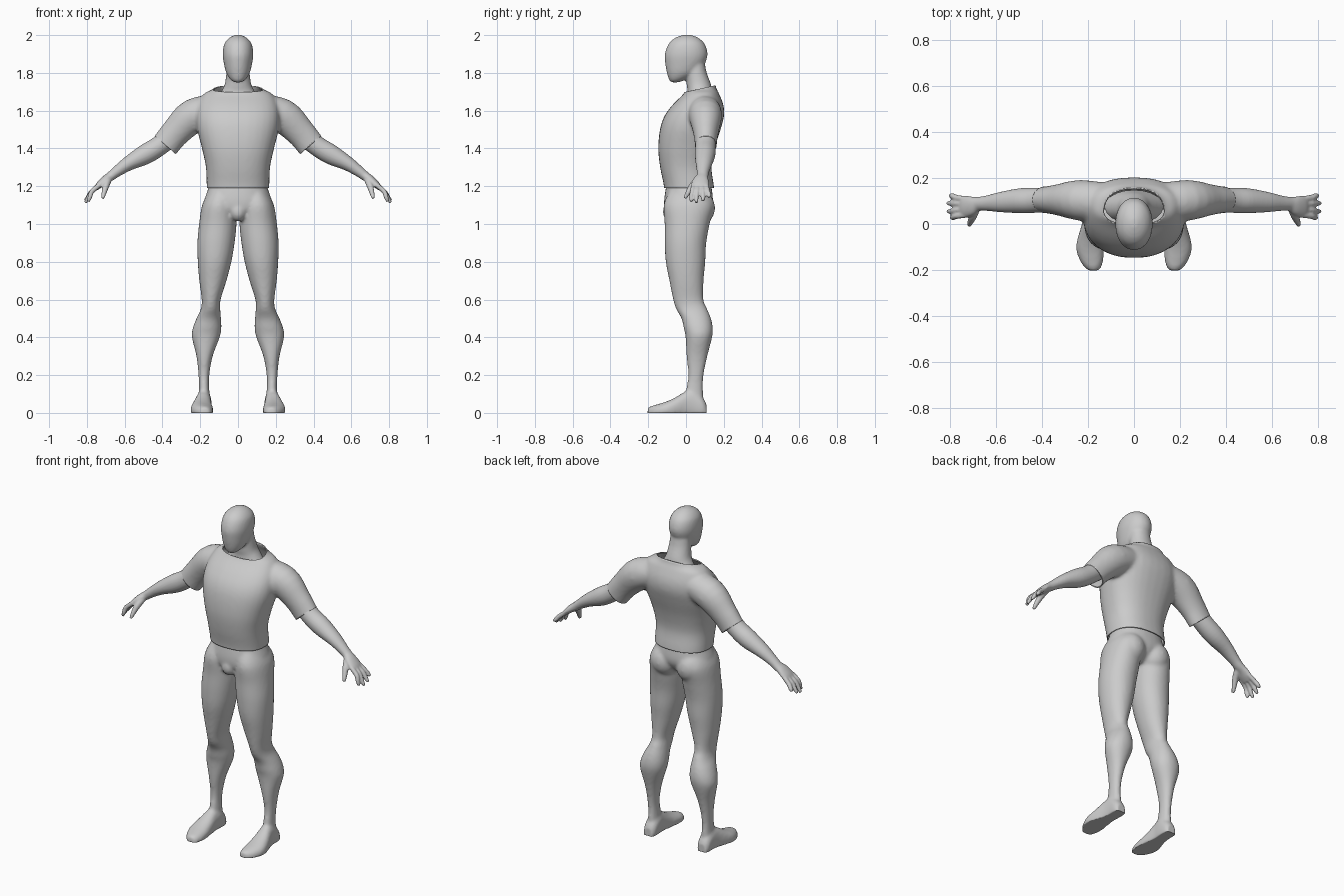
import bpy, bmesh, math
from mathutils import Vector, Matrix


def smooth_rows(rows, steps=4):
    """Catmull-Rom interpolation through rows of numbers."""
    out = []
    for i in range(len(rows) - 1):
        p = [rows[max(0, min(len(rows) - 1, i + k))] for k in (-1, 0, 1, 2)]
        for s in range(steps):
            t = s / steps
            out.append([0.5 * (2 * b + (c - a) * t + (2 * a - 5 * b + 4 * c - d) * t * t
                               + (3 * b - a - 3 * c + d) * t ** 3) for a, b, c, d in zip(*p)])
    return out + [list(rows[-1])]


def loft(bm, rows, side=1, axis=None, power=2.0, n=32):
    """Closed tube through rows (x, y, z, ra, rb); axis fixes the ring normal."""
    rows = smooth_rows(rows)
    pts = [Vector(r[:3]) for r in rows]
    rings = []
    for i, r in enumerate(rows):
        t = Vector(axis) if axis else (pts[min(i + 1, len(pts) - 1)] - pts[max(i - 1, 0)]).normalized()
        ref = Vector((0, 0, 1)) if abs(t.y) > 0.9 else Vector((0, 1, 0))
        b = (ref - t * ref.dot(t)).normalized()
        a = b.cross(t)
        ring = []
        for k in range(n):
            u = 2 * math.pi * k / n
            c, s = math.cos(u), math.sin(u)
            p = pts[i] + a * (r[3] * math.copysign(abs(c) ** (2 / power), c)) \
                + b * (r[4] * math.copysign(abs(s) ** (2 / power), s))
            ring.append(bm.verts.new((p.x * side, p.y, p.z)))
        rings.append(ring)
    for lo, hi in zip(rings, rings[1:]):
        for k in range(n):
            bm.faces.new((lo[k], lo[(k + 1) % n], hi[(k + 1) % n], hi[k]))
    bm.faces.new(rings[0])
    bm.faces.new(rings[-1])


def column(bm, rows, side=1, power=2.0):
    """Upright loft from rows (z, x_min, x_max, y_front, y_back)."""
    loft(bm, [((a + b) / 2, (f + k) / 2, z, (b - a) / 2, (k - f) / 2) for z, a, b, f, k in rows],
         side, (0, 0, 1), power)


def ball(bm, centre, radii):
    bmesh.ops.create_uvsphere(bm, u_segments=24, v_segments=16, radius=1,
                              matrix=Matrix.Translation(centre) @ Matrix.Diagonal((*radii, 1)))


def fuse(name, bm, voxel, iterations):
    """Merge overlapping lofts into one smooth skin."""
    bmesh.ops.recalc_face_normals(bm, faces=bm.faces)
    me = bpy.data.meshes.new(name)
    bm.to_mesh(me)
    bm.free()
    ob = bpy.data.objects.new(name, me)
    bpy.context.collection.objects.link(ob)
    m = ob.modifiers.new("skin", 'REMESH')
    m.mode, m.voxel_size, m.use_smooth_shade = 'VOXEL', voxel, True
    m = ob.modifiers.new("relax", 'SMOOTH')
    m.factor, m.iterations = 0.5, iterations
    dg = bpy.context.evaluated_depsgraph_get()
    ob.data = bpy.data.meshes.new_from_object(ob.evaluated_get(dg))
    ob.modifiers.clear()
    ob.data.polygons.foreach_set("use_smooth", [True] * len(ob.data.polygons))
    return ob


# Head and neck
bm = bmesh.new()
head = [(1.750, .018, -.078, -.04), (1.765, .040, -.090, 0), (1.80, .062, -.101, .06),
        (1.85, .075, -.110, .100), (1.90, .081, -.112, .114), (1.95, .074, -.094, .101),
        (1.98, .053, -.066, .073), (1.996, .028, -.032, .042), (2.002, .010, -.008, .02)]
neck = [(1.64, .13, 0, .15), (1.70, .09, .008, .14), (1.74, .070, .003, .132),
        (1.80, .062, 0, .110), (1.85, .058, 0, .10)]
for rows in (head, neck):
    column(bm, [(z, -w, w, f, b) for z, w, f, b in rows], power=2.1)
fuse("head_and_neck", bm, 0.008, 5)

# Shirt: torso and short sleeves, trimmed to open edges
bm = bmesh.new()
torso = [(1.12, .166, -.112, .152), (1.20, .166, -.117, .148), (1.30, .170, -.137, .135),
         (1.40, .191, -.147, .152), (1.50, .216, -.138, .183), (1.57, .222, -.115, .201),
         (1.63, .212, -.072, .198), (1.69, .180, -.012, .175), (1.72, .125, .000, .160),
         (1.78, .100, .010, .150)]
column(bm, [(z, -w, w, f, b) for z, w, f, b in torso], power=2.35)
for side in (1, -1):
    loft(bm, [(.10, .09, 1.612, .076, .085), (.235, .103, 1.573, .091, .088),
              (.33, .105, 1.485, .078, .067), (.385, .105, 1.418, .075, .058),
              (.45, .105, 1.345, .074, .056)], side)
shirt = fuse("shirt", bm, 0.010, 8)
bm = bmesh.new()
bm.from_mesh(shirt.data)


def trim(test, point, normal):
    faces = [f for f in bm.faces if test(f.calc_center_median())]
    geom = list({g for f in faces for g in (*f.verts, *f.edges)}) + faces
    bmesh.ops.bisect_plane(bm, geom=geom, plane_co=point, plane_no=normal, clear_outer=True)


trim(lambda c: c.z < 1.3, (0, 0, 1.19), (0, 0, -1))
trim(lambda c: c.z > 1.66 and abs(c.x) < .2, (0, 0, 1.70), (0, -.22, 1))
trim(lambda c: c.x > .28, (.385, 0, 1.418), (.65, 0, -.75))
trim(lambda c: c.x < -.28, (-.385, 0, 1.418), (-.65, 0, -.75))
bm.to_mesh(shirt.data)
bm.free()
cloth = shirt.modifiers.new("cloth", 'SOLIDIFY')
cloth.thickness, cloth.offset = 0.006, -1

# Arms with hands
for side, label in ((1, "left"), (-1, "right")):
    bm = bmesh.new()
    loft(bm, [(.33, .105, 1.485, .055, .05), (.42, .103, 1.412, .053, .054),
              (.492, .101, 1.368, .053, .054), (.577, .095, 1.322, .039, .044),
              (.640, .090, 1.279, .029, .033), (.675, .087, 1.252, .025, .031),
              (.705, .079, 1.232, .022, .042), (.735, .075, 1.206, .018, .047),
              (.752, .075, 1.188, .012, .042)], side)
    # Fingers: knuckle y, tip x, y, z
    for ky, tx, ty, tz in ((.040, .792, .028, 1.118), (.064, .808, .055, 1.113),
                           (.087, .810, .090, 1.122), (.107, .800, .122, 1.142)):
        loft(bm, [(.728, ky, 1.210, .013, .013), (.772, (ky + ty) / 2, 1.174, .013, .013),
                  (.5 * (.777 + tx), ty, .5 * (1.166 + tz), .012, .012),
                  (tx, ty, tz, .008, .008)], side, n=16)
    # Thumb
    loft(bm, [(.685, .072, 1.24, .020, .020), (.698, .036, 1.205, .018, .018),
              (.708, .013, 1.170, .014, .014), (.716, -.006, 1.136, .009, .009)], side, n=16)
    fuse(label + "_arm", bm, 0.0055, 3)

# Hips, legs and feet
bm = bmesh.new()
hips = [(1.25, .145, -.095, .125), (1.19, .157, -.107, .136), (1.12, .178, -.116, .142),
        (1.07, .150, -.108, .120), (1.03, .050, -.065, .075)]
column(bm, [(z, -w, w, f, b) for z, w, f, b in hips], power=2.2)
ball(bm, (0, -.078, 1.065), (.045, .045, .052))
leg = [(1.17, .025, .155, -.09, .11), (1.10, .012, .190, -.118, .145), (1.00, .008, .206, -.113, .125),
       (.90, .018, .215, -.113, .107), (.80, .035, .213, -.107, .102), (.70, .061, .205, -.088, .093),
       (.60, .092, .192, -.068, .092), (.55, .094, .197, -.052, .112), (.50, .090, .220, -.024, .132),
       (.45, .088, .239, -.012, .142), (.40, .097, .244, -.002, .138), (.30, .134, .220, .003, .113),
       (.20, .152, .209, .012, .093), (.12, .152, .207, .000, .090), (.04, .145, .212, -.01, .095)]
foot = [(.108, .180, .028, .050), (.085, .180, .038, .085), (.04, .180, .040, .12), (0, .184, .042, .115),
        (-.06, .190, .054, .080), (-.11, .191, .060, .058), (-.16, .184, .050, .043),
        (-.190, .178, .034, .034), (-.203, .176, .018, .026)]
for side in (1, -1):
    ball(bm, (side * .085, .068, 1.085), (.084, .086, .092))
    column(bm, leg, side, 2.1)
    loft(bm, [(x, y, (top - .03) / 2, w, (top + .03) / 2) for y, x, w, top in foot],
         side, (0, 1, 0), 2.3)
legs = fuse("hips_and_legs", bm, 0.009, 6)
# Flat soles
for v in legs.data.vertices:
    v.co.z = max(v.co.z, 0)
